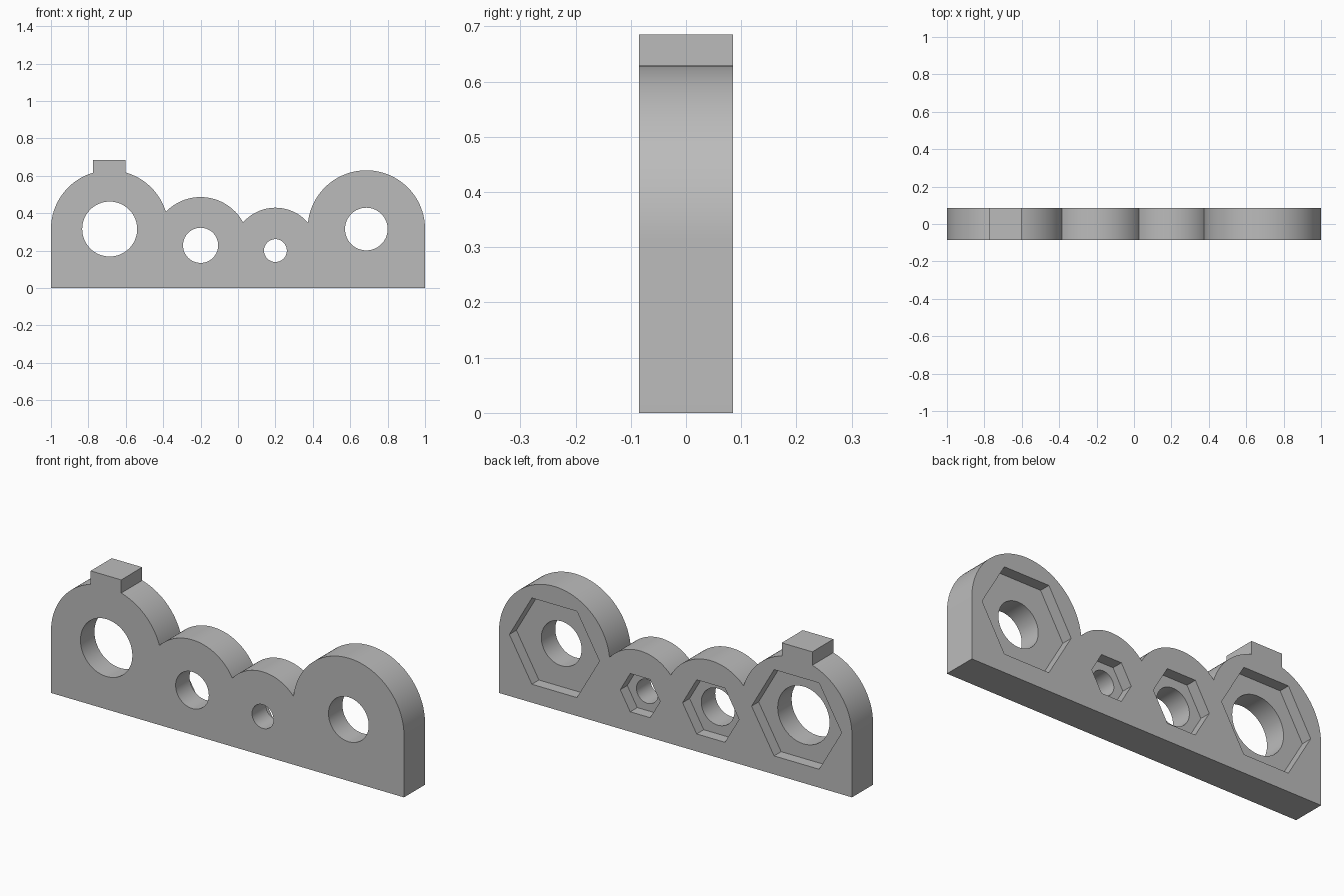
import bpy, bmesh, math
from mathutils import Matrix

cube = bpy.data.objects.get("Cube")
if cube:
    bpy.data.objects.remove(cube, do_unlink=True)

HALF = 0.085            # half the plate thickness
POCKET = 0.057          # depth of the hexagonal pockets

grey = bpy.data.materials.new("plain_grey")
grey.use_nodes = True
colour = (0.5, 0.5, 0.5, 1)
grey.diffuse_color = colour
grey.node_tree.nodes["Principled BSDF"].inputs["Base Color"].default_value = colour

# Each lobe: centre x, centre z, outer radius, hole radius, hexagon corner radius
lobes = [
    (-0.686, 0.315, 0.314, 0.147, 0.255),
    (-0.20, 0.228, 0.258, 0.094, 0.16),
    (0.20, 0.20, 0.229, 0.061, 0.113),
    (0.686, 0.315, 0.314, 0.114, 0.255),
]


def make_object(name, bm):
    bmesh.ops.recalc_face_normals(bm, faces=bm.faces)
    mesh = bpy.data.meshes.new(name)
    bm.to_mesh(mesh)
    bm.free()
    mesh.materials.append(grey)
    obj = bpy.data.objects.new(name, mesh)
    bpy.context.collection.objects.link(obj)
    return obj


def crossing(a, b):
    """Upper crossing point of two neighbouring lobe circles."""
    dx, dz = b[0] - a[0], b[1] - a[1]
    d = math.hypot(dx, dz)
    along = (d * d + a[2] ** 2 - b[2] ** 2) / (2 * d)
    up = math.sqrt(max(a[2] ** 2 - along ** 2, 0))
    return (a[0] + (along * dx - up * dz) / d, a[1] + (along * dz + up * dx) / d)


def arc(lobe, start, end, steps=48):
    """Points over the top of a lobe, from start to end."""
    x, z, r = lobe[:3]
    a, b = (math.atan2(p[1] - z, p[0] - x) for p in (start, end))
    return [(x + r * math.cos(a + (b - a) * i / steps),
             z + r * math.sin(a + (b - a) * i / steps)) for i in range(steps + 1)]


def add_prism(bm, x, z, radius, y0, y1, sides):
    place = Matrix.Translation((x, (y0 + y1) / 2, z)) @ Matrix.Rotation(math.pi / 2, 4, "X")
    # Put a hexagon's corners on the x axis
    place = place @ Matrix.Rotation(math.pi / 2, 4, "Z")
    bmesh.ops.create_cone(bm, cap_ends=True, segments=sides, radius1=radius,
                          radius2=radius, depth=y1 - y0, matrix=place)


# Plate outline: four lobes with a tab on the first
first, last = lobes[0], lobes[-1]
joints = [(-1.0, first[1])] + [crossing(a, b) for a, b in zip(lobes, lobes[1:])] + [(1.0, last[1])]
tab_x, tab_top = (-0.775, -0.602), 0.685
foot = [(x, first[1] + math.sqrt(first[2] ** 2 - (x - first[0]) ** 2)) for x in tab_x]

outline = [(-1.0, 0.0)]
outline += arc(first, joints[0], foot[0], 30)
outline += [(x, tab_top) for x in tab_x]
outline += arc(first, foot[1], joints[1], 30)
for lobe, start, end in zip(lobes[1:], joints[1:], joints[2:]):
    outline += arc(lobe, start, end)[1:]
outline.append((1.0, 0.0))

bm = bmesh.new()
face = bm.faces.new([bm.verts.new((x, -HALF, z)) for x, z in outline])
grown = bmesh.ops.extrude_face_region(bm, geom=[face])["geom"]
bmesh.ops.translate(bm, vec=(0, 2 * HALF, 0),
                    verts=[g for g in grown if isinstance(g, bmesh.types.BMVert)])
plate = make_object("holder_plate", bm)

# Cutters: round through holes, then hexagonal pockets in the back
holes, pockets = bmesh.new(), bmesh.new()
for x, z, _, hole, corner in lobes:
    add_prism(holes, x, z, hole, -0.2, 0.2, 64)
    add_prism(pockets, x, z, corner, HALF - POCKET, 0.2, 6)
cutters = [make_object("hole_cutter", holes), make_object("pocket_cutter", pockets)]

bpy.context.view_layer.objects.active = plate
plate.select_set(True)
for cutter in cutters:
    mod = plate.modifiers.new(cutter.name, "BOOLEAN")
    mod.operation = "DIFFERENCE"
    mod.solver = "EXACT"
    mod.object = cutter
    bpy.ops.object.modifier_apply(modifier=mod.name)
for cutter in cutters:
    bpy.data.objects.remove(cutter, do_unlink=True)

bpy.ops.object.shade_smooth_by_angle(angle=math.radians(30))
